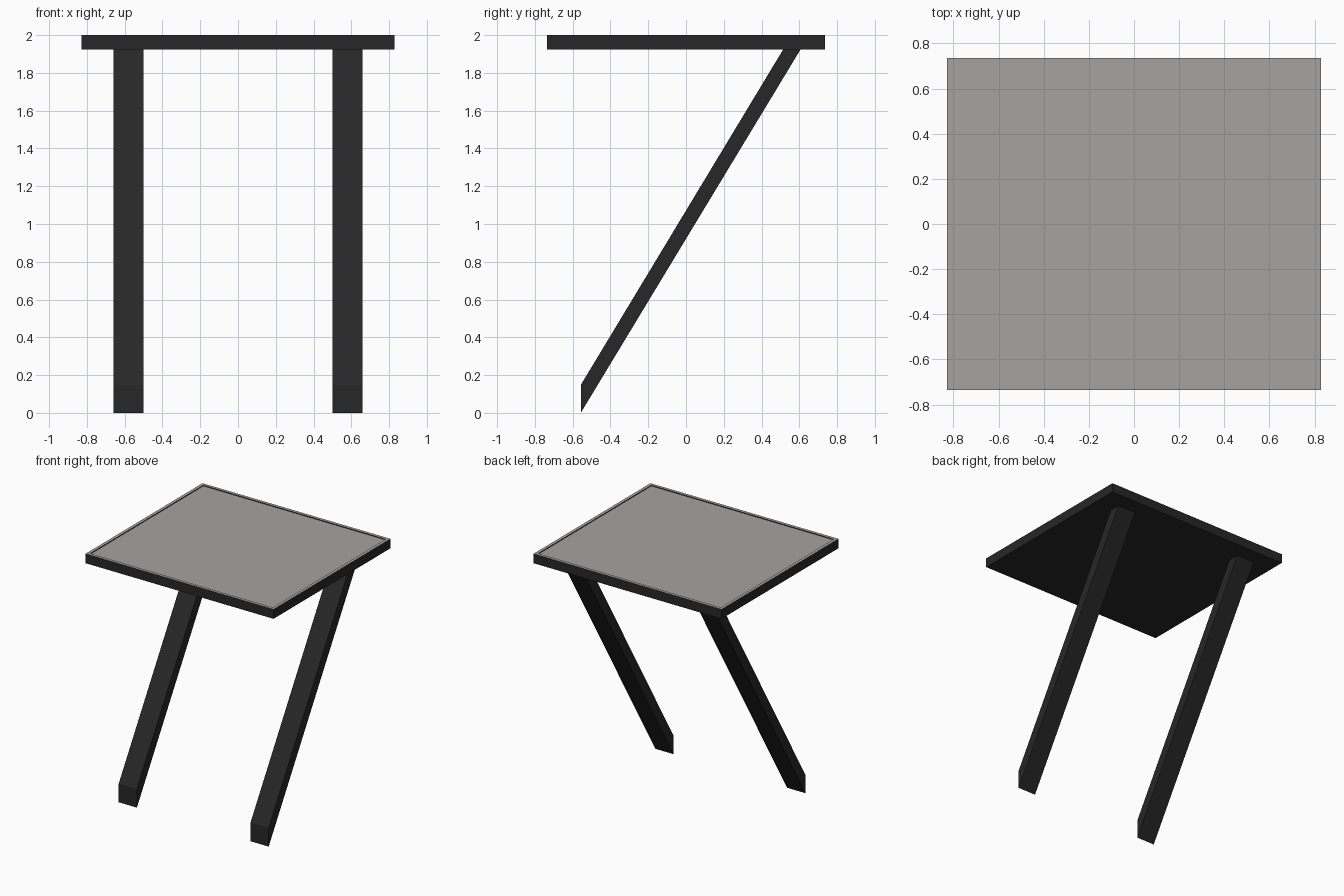
import bpy, bmesh

if "Cube" in bpy.data.objects:
    bpy.data.objects.remove(bpy.data.objects["Cube"])


def material(name, rgb):
    m = bpy.data.materials.new(name)
    m.diffuse_color = (*rgb, 1)
    m.use_nodes = True
    m.node_tree.nodes["Principled BSDF"].inputs["Base Color"].default_value = m.diffuse_color
    return m


BLACK = material("matte black", (0.02, 0.02, 0.02))
GREY = material("warm grey", (0.38, 0.37, 0.365))


def make_object(name, bm, mats):
    bmesh.ops.recalc_face_normals(bm, faces=bm.faces)
    me = bpy.data.meshes.new(name)
    bm.to_mesh(me)
    bm.free()
    for m in mats:
        me.materials.append(m)
    ob = bpy.data.objects.new(name, me)
    bpy.context.collection.objects.link(ob)
    return ob


# Tabletop: black slab, grey rim and a slightly recessed grey panel
bm = bmesh.new()
bmesh.ops.create_cube(bm, size=1)
for v in bm.verts:
    v.co.x *= 1.655
    v.co.y *= 1.47
    v.co.z = 2.0 if v.co.z > 0 else 1.925
top = max(bm.faces, key=lambda f: f.calc_center_median().z)
bmesh.ops.inset_region(bm, faces=[top], thickness=0.035)
wall = bmesh.ops.inset_region(bm, faces=[top], thickness=0.0005)["faces"]
for v in top.verts:
    v.co.z -= 0.006
bm.normal_update()
for f in bm.faces:
    f.material_index = 1 if f.normal.z > 0.9 and f not in wall else 0
make_object("tabletop", bm, [BLACK, GREY])

# Slanted legs: side profile (y, z) extruded across x, feet cut vertically
PROFILE = [(-0.557, 0), (0.607, 1.925), (0.515, 1.925), (-0.557, 0.148)]
for side, name in ((-1, "left_leg"), (1, "right_leg")):
    bm = bmesh.new()
    face = bm.faces.new([bm.verts.new((side * 0.58 - 0.08, y, z)) for y, z in PROFILE])
    ext = bmesh.ops.extrude_face_region(bm, geom=[face])["geom"]
    bmesh.ops.translate(bm, vec=(0.16, 0, 0),
                        verts=[g for g in ext if isinstance(g, bmesh.types.BMVert)])
    make_object(name, bm, [BLACK])
